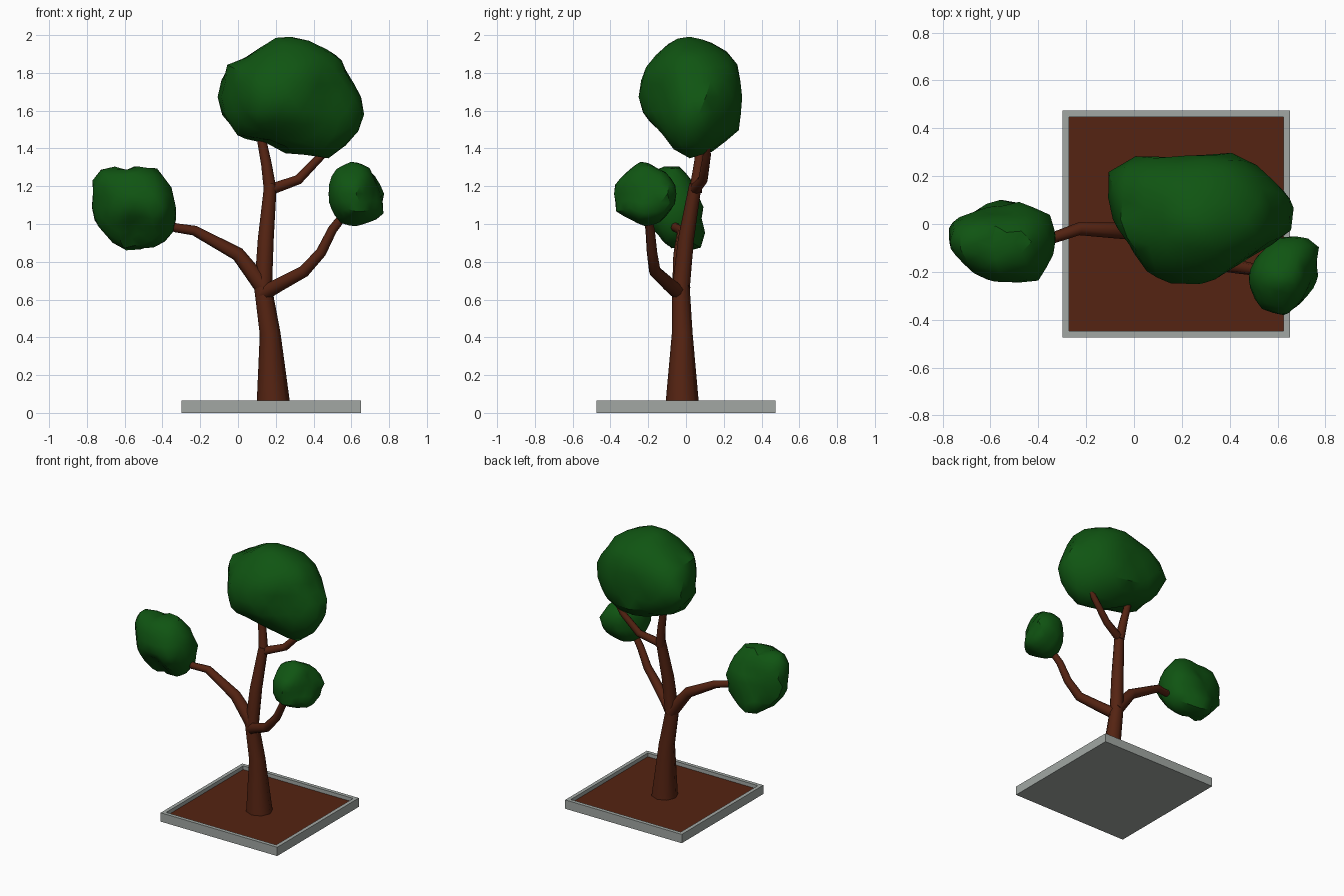
import bpy, bmesh, math
from mathutils import Vector

if "Cube" in bpy.data.objects:
    bpy.data.objects.remove(bpy.data.objects["Cube"])


def material(name, rgb):
    m = bpy.data.materials.new(name)
    m.diffuse_color = (*rgb, 1)
    m.use_nodes = True
    m.node_tree.nodes["Principled BSDF"].inputs["Base Color"].default_value = m.diffuse_color
    return m


GREEN = material("leaf green", (0.005, 0.09, 0.006))
BROWN = material("bark brown", (0.09, 0.017, 0.006))
GRAY = material("stone gray", (0.36, 0.39, 0.37))


def finish(bm, name, mats, angle=None):
    bmesh.ops.recalc_face_normals(bm, faces=bm.faces)
    me = bpy.data.meshes.new(name)
    bm.to_mesh(me)
    bm.free()
    for m in mats:
        me.materials.append(m)
    ob = bpy.data.objects.new(name, me)
    bpy.context.collection.objects.link(ob)
    if angle:
        bpy.ops.object.select_all(action='DESELECT')
        bpy.context.view_layer.objects.active = ob
        ob.select_set(True)
        bpy.ops.object.shade_smooth_by_angle(angle=math.radians(angle))
    return ob


def limb(name, path, sides=8):
    """Tapered tube through (x, y, z, radius) points."""
    bm = bmesh.new()
    pts = [Vector(p[:3]) for p in path]
    rings, side = [], Vector((1, 0, 0))
    for i, p in enumerate(pts):
        a, b = pts[max(i - 1, 0)], pts[min(i + 1, len(pts) - 1)]
        t = (b - a).normalized()
        if abs(side.dot(t)) > 0.95:
            side = Vector((0, 0, 1))
        side = (side - t * side.dot(t)).normalized()
        other = t.cross(side)
        rings.append([bm.verts.new(p + path[i][3] * (side * math.cos(k * math.tau / sides)
                      + other * math.sin(k * math.tau / sides))) for k in range(sides)])
    for r, s in zip(rings, rings[1:]):
        for k in range(sides):
            n = (k + 1) % sides
            bm.faces.new((r[k], r[n], s[n], s[k]))
    bm.faces.new(rings[0])
    bm.faces.new(rings[-1])
    return finish(bm, name, [BROWN], 50)


def reach(outline, u, v):
    """Distance from the origin to a closed outline along (u, v)."""
    best = 0.0
    for (ax, ay), (bx, by) in zip(outline, outline[1:] + outline[:1]):
        ex, ey = bx - ax, by - ay
        det = u * ey - v * ex
        if abs(det) < 1e-9:
            continue
        t = (ax * ey - ay * ex) / det
        s = (ax * v - ay * u) / det
        if t > 0 and -1e-6 <= s <= 1 + 1e-6:
            best = max(best, t)
    return best


def foliage(name, front, right, top):
    """Lumpy ball whose three silhouettes follow the given outlines."""
    spans = ([p[0] for p in front], [p[0] for p in right], [p[1] for p in front])
    c = Vector([(min(s) + max(s)) / 2 for s in spans])
    h = Vector([(max(s) - min(s)) / 2 for s in spans])
    views = []
    for outline, i, j, k in ((front, 0, 2, 1), (right, 1, 2, 0), (top, 0, 1, 2)):
        views.append(([((a - c[i]) / h[i], (b - c[j]) / h[j]) for a, b in outline], i, j, k))
    bm = bmesh.new()
    bmesh.ops.create_icosphere(bm, subdivisions=3, radius=1)
    for v in bm.verts:
        d = v.co.normalized()
        total = weight = 0.0
        for outline, i, j, k in views:
            n = math.hypot(d[i], d[j])
            if n < 1e-4:
                continue
            w = 1 / (d[k] ** 2 + 0.01)
            total += w * reach(outline, d[i] / n, d[j] / n)
            weight += w
        r = total / weight
        v.co = Vector([c[a] + h[a] * r * d[a] for a in range(3)])
    return finish(bm, name, [GREEN], 32)


# Planter: box with a sunken soil panel
bm = bmesh.new()
bmesh.ops.create_cube(bm, size=1)
for v in bm.verts:
    v.co = Vector((0.177 + v.co.x * 0.95, v.co.y * 0.95, (v.co.z + 0.5) * 0.065))
soil = max(bm.faces, key=lambda f: f.calc_center_median().z)
bmesh.ops.inset_region(bm, faces=[soil], thickness=0.038)
soil = bmesh.ops.extrude_face_region(bm, geom=[soil])
faces = [g for g in soil["geom"] if isinstance(g, bmesh.types.BMFace)]
for v in faces[0].verts:
    v.co.z = 0.038
faces[0].material_index = 1
old = [f for f in bm.faces if f not in faces and len(f.verts) == 4
       and all(abs(v.co.z - 0.065) < 1e-5 for v in f.verts) and f.calc_area() > 0.5]
bmesh.ops.delete(bm, geom=old, context='FACES_ONLY')
finish(bm, "planter", [GRAY, BROWN])

# Trunk and branches
limb("trunk", [(0.188, -0.02, 0.03, 0.09), (0.17, -0.02, 0.42, 0.055),
               (0.133, -0.027, 0.66, 0.047), (0.147, 0.0, 0.92, 0.042),
               (0.172, 0.05, 1.21, 0.033)])
limb("left_branch", [(0.14, -0.025, 0.66, 0.048), (0.0, -0.03, 0.84, 0.037),
                     (-0.23, -0.02, 0.965, 0.027), (-0.33, -0.055, 0.98, 0.024),
                     (-0.42, -0.06, 1.02, 0.02)])
limb("right_branch", [(0.13, -0.03, 0.63, 0.04), (0.22, -0.09, 0.68, 0.036),
                      (0.35, -0.165, 0.75, 0.032), (0.44, -0.18, 0.85, 0.028),
                      (0.5, -0.19, 0.97, 0.025), (0.57, -0.21, 1.06, 0.022)])
limb("upper_left_branch", [(0.172, 0.05, 1.17, 0.034), (0.15, 0.07, 1.32, 0.028),
                           (0.11, 0.09, 1.52, 0.022)])
limb("upper_right_branch", [(0.165, 0.045, 1.18, 0.03), (0.32, 0.09, 1.235, 0.026),
                            (0.44, 0.11, 1.36, 0.022), (0.48, 0.11, 1.42, 0.02)])

# Leaf clumps: front (x, z), right (y, z) and top (x, y) outlines
foliage("crown",
        [(-0.12, 1.64), (-0.05, 1.87), (0.04, 1.88), (0.22, 2.0), (0.35, 1.98), (0.54, 1.89),
         (0.58, 1.77), (0.68, 1.58), (0.61, 1.43), (0.48, 1.345), (0.33, 1.37), (0.22, 1.45), (0.01, 1.45)],
        [(-0.26, 1.7), (-0.22, 1.82), (-0.13, 1.93), (-0.02, 2.0), (0.12, 1.97), (0.24, 1.9),
         (0.3, 1.8), (0.28, 1.7), (0.3, 1.51), (0.13, 1.37), (0.04, 1.35), (-0.06, 1.42), (-0.22, 1.57)],
        [(-0.12, 0.13), (-0.11, 0.22), (0.03, 0.3), (0.15, 0.28), (0.4, 0.305), (0.5, 0.26),
         (0.65, 0.12), (0.68, 0.04), (0.62, -0.05), (0.45, -0.15), (0.3, -0.25), (0.09, -0.25), (0.0, -0.12)])
foliage("left_clump",
        [(-0.78, 1.09), (-0.77, 1.25), (-0.70, 1.33), (-0.59, 1.27), (-0.44, 1.31), (-0.35, 1.19),
         (-0.32, 0.99), (-0.39, 0.89), (-0.52, 0.85), (-0.64, 0.87), (-0.75, 1.0)],
        [(0.105, 0.97), (0.06, 1.07), (0.03, 1.23), (-0.03, 1.31), (-0.08, 1.33), (-0.2, 1.27),
         (-0.255, 1.12), (-0.15, 0.99), (-0.05, 0.89), (0.03, 0.85), (0.095, 0.88)],
        [(-0.78, 0.01), (-0.7, 0.04), (-0.51, 0.11), (-0.35, 0.04), (-0.32, -0.06), (-0.34, -0.14),
         (-0.4, -0.24), (-0.57, -0.255), (-0.68, -0.2), (-0.76, -0.1)])
foliage("right_clump",
        [(0.475, 1.2), (0.51, 1.29), (0.61, 1.335), (0.695, 1.3), (0.775, 1.12), (0.77, 1.03),
         (0.61, 0.985), (0.53, 1.01), (0.48, 1.11)],
        [(-0.385, 1.2), (-0.33, 1.26), (-0.24, 1.335), (-0.1, 1.27), (-0.05, 1.2), (-0.06, 1.1),
         (-0.13, 1.01), (-0.21, 0.985), (-0.37, 1.06)],
        [(0.475, -0.24), (0.51, -0.14), (0.6, -0.06), (0.71, -0.045), (0.78, -0.1), (0.75, -0.22),
         (0.7, -0.32), (0.62, -0.385), (0.52, -0.35)])
